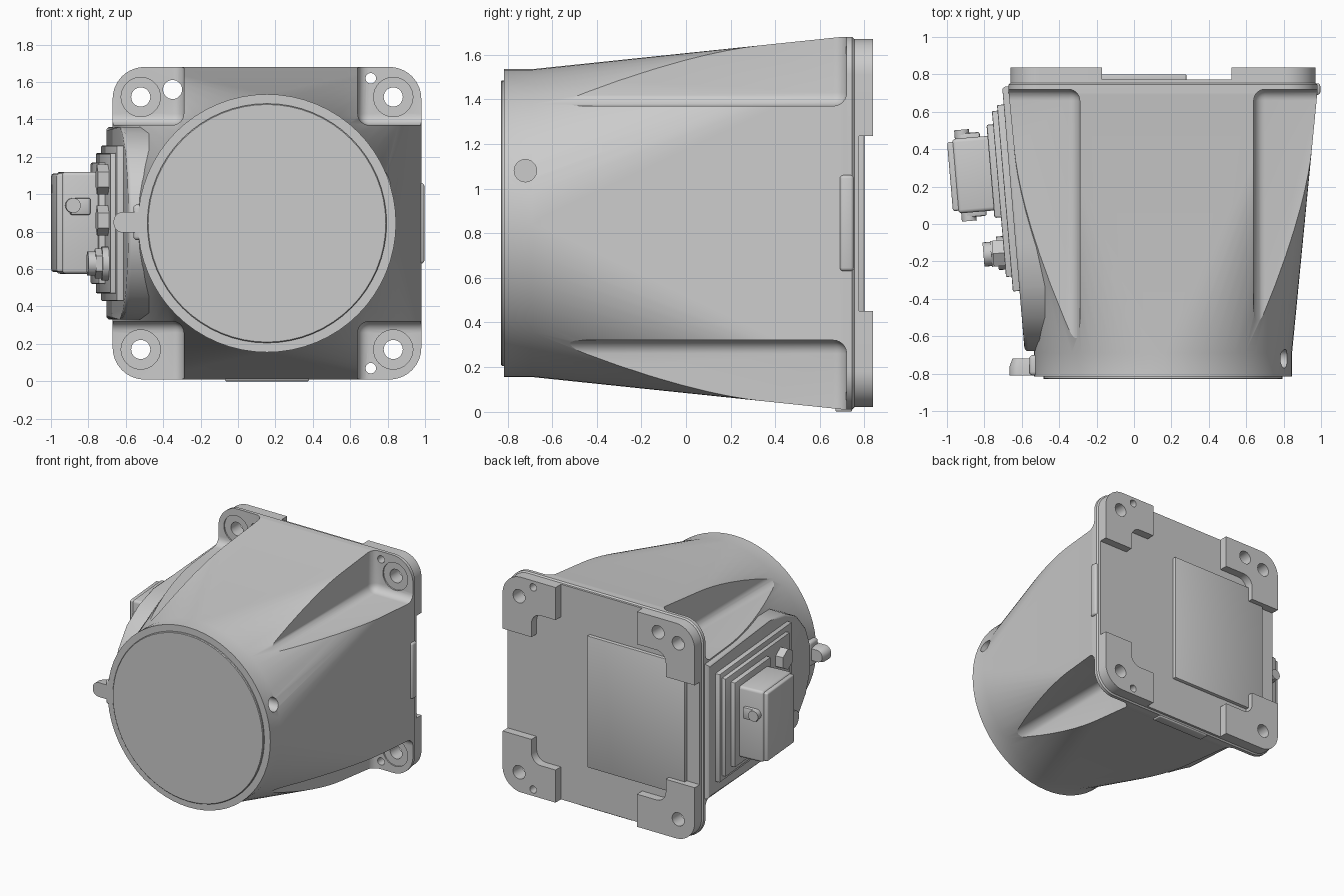
import bpy, bmesh
from math import cos, sin, pi
from mathutils import Matrix, Vector

if "Cube" in bpy.data.objects:
    bpy.data.objects.remove(bpy.data.objects["Cube"])

CX, CZ = 0.155, 0.845          # axis of the housing


def finish(name, bm, mat=None):
    """Turn a bmesh into a smooth-shaded object."""
    bmesh.ops.remove_doubles(bm, verts=bm.verts[:], dist=1e-5)
    bmesh.ops.recalc_face_normals(bm, faces=bm.faces[:])
    if mat is not None:
        bm.transform(mat)
    me = bpy.data.meshes.new(name)
    bm.to_mesh(me)
    bm.free()
    ob = bpy.data.objects.new(name, me)
    bpy.context.collection.objects.link(ob)
    smooth(ob)
    return ob


def smooth(ob):
    bpy.ops.object.select_all(action='DESELECT')
    ob.select_set(True)
    bpy.context.view_layer.objects.active = ob
    bpy.ops.object.shade_smooth_by_angle()


def loft(name, rings, cx=CX, cz=CZ, n=16, mat=None):
    """Skin rounded rectangles (y, half_x, half_z, radius) along y."""
    bm = bmesh.new()
    loops = []
    for y, hx, hz, r in rings:
        loop = []
        for q in range(4):
            sx, sz = (1, -1, -1, 1)[q], (1, 1, -1, -1)[q]
            for i in range(n + 1):
                a = (q + i / n) * pi / 2
                loop.append(bm.verts.new((cx + sx * (hx - r) + r * cos(a), y,
                                          cz + sz * (hz - r) + r * sin(a))))
        loops.append(loop)
    for a, b in zip(loops, loops[1:]):
        for i in range(len(a)):
            j = (i + 1) % len(a)
            bm.faces.new((a[i], a[j], b[j], b[i]))
    bm.faces.new(loops[0])
    bm.faces.new(loops[-1])
    return finish(name, bm, mat)


def box(name, lo, hi, bevel=0.0, seg=3, mat=None):
    lo, hi = Vector(lo), Vector(hi)
    bm = bmesh.new()
    bmesh.ops.create_cube(bm, size=1, matrix=Matrix.Translation((lo + hi) / 2)
                          @ Matrix.Diagonal((*(hi - lo), 1)))
    if bevel:
        bmesh.ops.bevel(bm, geom=bm.edges[:], offset=bevel, segments=seg,
                        affect='EDGES', profile=0.5)
    return finish(name, bm, mat)


def cyl(name, a, b, r, sides=32, mat=None):
    a, b = Vector(a), Vector(b)
    d = b - a
    m = Matrix.Translation((a + b) / 2) @ d.to_track_quat('Z', 'Y').to_matrix().to_4x4()
    bm = bmesh.new()
    bmesh.ops.create_cone(bm, cap_ends=True, segments=sides, radius1=r, radius2=r,
                          depth=d.length, matrix=m)
    return finish(name, bm, mat)


def cut(ob, cutter):
    mod = ob.modifiers.new('cut', 'BOOLEAN')
    mod.operation, mod.solver, mod.object = 'DIFFERENCE', 'EXACT', cutter
    bpy.context.view_layer.objects.active = ob
    bpy.ops.object.modifier_apply(modifier=mod.name)
    bpy.data.objects.remove(cutter)


# housing: round at the front, square flange at the back
body = loft('housing', [(-0.815, .69, .69, .69), (-0.69, .69, .69, .69),
                        (0.70, .825, .835, .17), (0.745, .825, .835, .17),
                        (0.755, .815, .825, .16), (0.838, .815, .825, .16)])

# corner pockets, bolt holes and spot faces
for sx, inner in ((-1, .445), (1, .485)):
    for sz in (-1, 1):
        xs = sorted((CX + sx * inner, CX + sx * 1.3))
        zs = sorted((CZ + sz * .525, CZ + sz * 1.3))
        cut(body, box('pocket', (xs[0], -1.3, zs[0]), (xs[1], .72, zs[1]), .06, 6))
        x, z = CX + sx * .675, CZ + sz * .675
        cut(body, cyl('spot', (x, .66, z), (x, .73, z), .105))
        cut(body, cyl('hole', (x, .6, z), (x, 1, z), .051))
for x, z, r in ((.71, 1.62, .028), (.71, .07, .028), (-.35, 1.56, .051)):
    cut(body, cyl('hole', (x, .6, z), (x, 1, z), r))

# recess in the back that leaves four raised corner pads
cut(body, box('recess', (-.17, .772, -.5), (.52, 1, 2.2)))
cut(body, box('recess', (-1.2, .776, .45), (1.5, 1, 1.235)))
cut(body, loft('recess', [(.774, .57, .575, .08), (1, .57, .575, .08)]))

# round hole in the right side
cut(body, cyl('side_hole', (.72, -.72, 1.08), (1.1, -.72, 1.08), .05))
smooth(body)

# front disc and rear cover plate
loft('front_disc', [(-.78, .64, .64, .64), (-.825, .64, .64, .64), (-.83, .635, .635, .635)])
box('rear_cover_plate', (-.55, .74, .34), (.28, .80, 1.35), .006, 2)

# front tab with rounded end
loft('front_tab', [(-.81, .1, .055, .05), (-.76, .1, .055, .05), (-.72, .085, .045, .04)],
     cx=-.565, cz=.85, n=8)
box('tab_root', (-.56, -.81, .755), (-.50, -.70, .945), .02)

# small bosses on the right side and the bottom
box('right_boss', (.93, .69, .63), (.996, .752, 1.06), .015)
box('bottom_boss', (-.07, .67, 0), (.38, .745, .06), .008)

# slanted side panel that carries the connector
SLOPE = .085
half = [(.735, .515), (-.12, .515), (-.33, .48), (-.50, .39), (-.62, .25), (-.68, .10)]
outline = [(y, CZ + h) for y, h in half] + [(y, CZ - h) for y, h in reversed(half)]
bm = bmesh.new()
outer = [bm.verts.new((-.705 + (.735 - y) * SLOPE, y, z)) for y, z in outline]
inside = [bm.verts.new((-.1, y, z)) for y, z in outline]
top = bm.faces.new(outer)
bm.faces.new(inside)
for i in range(len(outer)):
    j = (i + 1) % len(outer)
    bm.faces.new((outer[i], outer[j], inside[j], inside[i]))
bmesh.ops.bevel(bm, geom=list(top.edges), offset=.02, segments=3, affect='EDGES', profile=.5)
finish('side_panel', bm)

# connector group, in a frame tilted with the panel (-x points outward)
M = Matrix.Translation((-.667, .28, 0)) @ Matrix.Rotation(SLOPE, 4, 'Z')
box('mounting_plate', (-.035, -.64, .43), (.02, .36, 1.26), .006, 2, M)
box('adapter_plate', (-.065, -.56, .47), (0, .33, 1.22), .006, 2, M)
box('connector_base', (-.10, -.24, .52), (0, .26, 1.17), .01, 2, M)
box('connector_body', (-.29, -.20, .575), (0, .20, 1.12), .02, 3, M)
box('connector_cap', (-.318, -.185, .585), (-.2, .185, 1.11), .012, 3, M)
for s in (-1, 1):
    cyl('latch_pivot', (-.235, s * .15, .94), (-.235, s * .245, .94), .04, 20, M)
    ys = sorted((s * .15, s * .225))
    box('latch_arm', (-.25, ys[0], .89), (-.14, ys[1], .98), .01, 2, M)

# hex plugs and the cable gland
for z in (.86, 1.08):
    cyl('hex_plug', (0, -.43, z), (-.125, -.43, z), .08, 6, M)
cyl('gland_collar', (0, -.43, .63), (-.10, -.43, .63), .09, 24, M)
cyl('gland_nut', (-.05, -.43, .63), (-.135, -.43, .63), .08, 6, M)
cyl('gland_tip', (-.1, -.43, .63), (-.175, -.43, .63), .065, 24, M)
